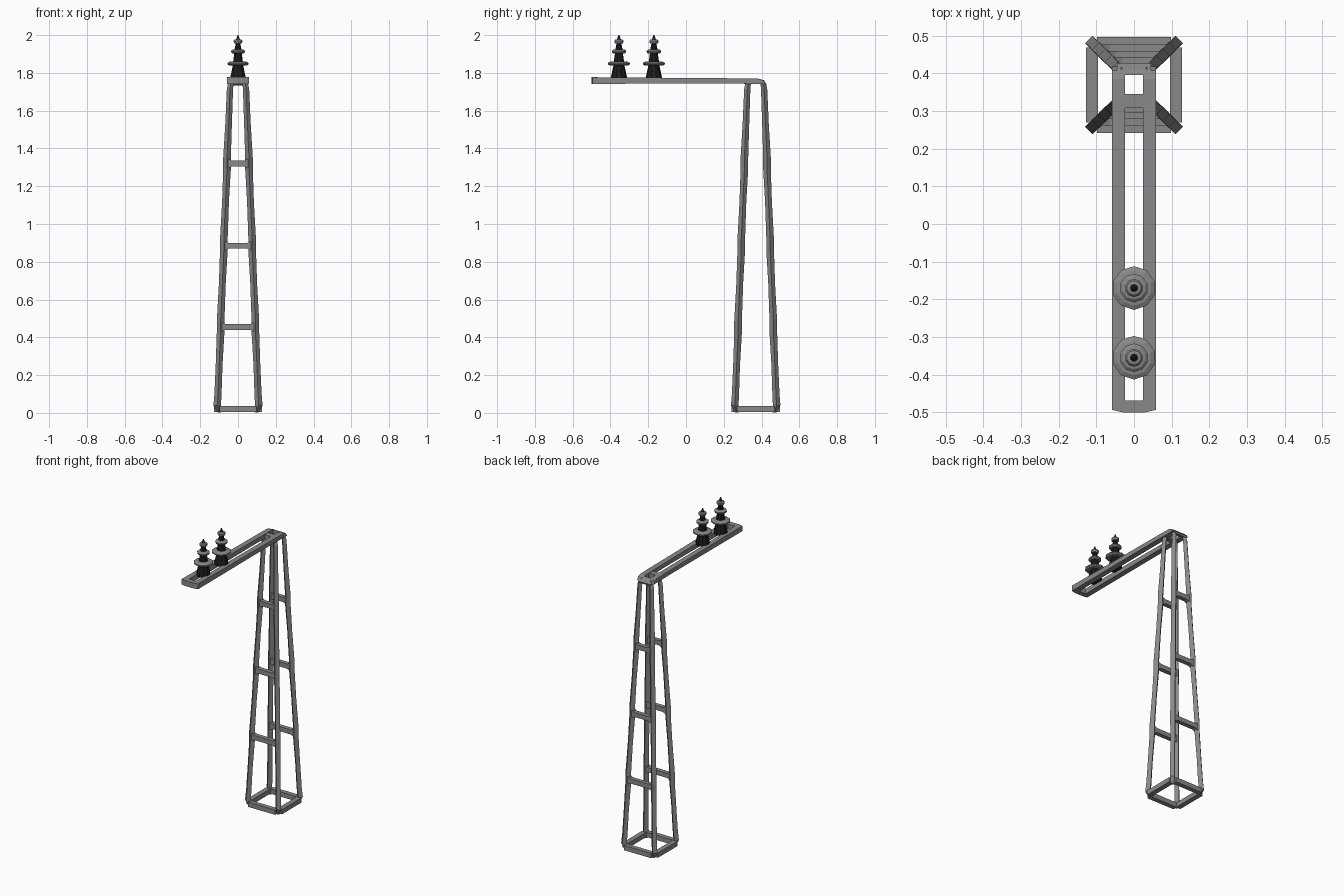
import bpy, bmesh
from math import sin, cos, pi

if "Cube" in bpy.data.objects:
    bpy.data.objects.remove(bpy.data.objects["Cube"])

CY = 0.369          # tower centre in y


def material(name, v):
    m = bpy.data.materials.new(name)
    m.diffuse_color = (v, v, v, 1)
    m.use_nodes = True
    m.node_tree.nodes["Principled BSDF"].inputs["Base Color"].default_value = m.diffuse_color
    return m


STEEL = material("dark_steel", 0.25)
DARK = material("dark_core", 0.012)


def loft(name, rings, mat=STEEL):
    """Skin a list of equal-sized vertex rings and cap both ends."""
    n = len(rings[0])
    verts = [v for r in rings for v in r]
    faces = [(i * n + j, i * n + (j + 1) % n, (i + 1) * n + (j + 1) % n, (i + 1) * n + j)
             for i in range(len(rings) - 1) for j in range(n)]
    faces += [tuple(range(n)), tuple(range(len(verts) - n, len(verts)))]
    me = bpy.data.meshes.new(name)
    me.from_pydata(verts, [], faces)
    bm = bmesh.new()
    bm.from_mesh(me)
    bmesh.ops.recalc_face_normals(bm, faces=bm.faces)
    bm.to_mesh(me)
    bm.free()
    me.materials.append(mat)
    bpy.context.collection.objects.link(bpy.data.objects.new(name, me))


def box(name, lo, hi):
    (x0, y0, z0), (x1, y1, z1) = lo, hi
    loft(name, [[(x0, y0, z), (x1, y0, z), (x1, y1, z), (x0, y1, z)] for z in (z0, z1)])


def lathe(name, profile, y, mat=STEEL, sides=10):
    loft(name, [[(r * sin(2 * pi * k / sides), y + r * cos(2 * pi * k / sides), z)
                 for k in range(sides)] for r, z in profile], mat)


def spread(z):
    """Leg centre offsets in x and y at a height."""
    t = z / 1.755
    return 0.110 - 0.069 * t, 0.111 - 0.068 * t


# Four tapered legs: (height, height used for the spread, half diagonal, inward tuck)
RUNGS = (0.455, 0.885, 1.32)
stations = [(0.002, 0, 0.010, 0.011), (0.04, 0.0, 0.020, 0), (0.1, 0.1, 0.019, 0)]
for z in RUNGS:
    stations += [(z - 0.2, z - 0.2, 0.018, 0), (z - 0.03, z, 0.0202, 0), (z + 0.03, z, 0.0202, 0)]
stations += [(1.53, 1.53, 0.0175, 0), (1.715, 1.715, 0.0165, 0),
             (1.742, 1.742, 0.015, 0.003), (1.762, 1.757, 0.010, 0.009)]
for sx in (-1, 1):
    for sy in (-1, 1):
        rings = []
        for z, zs, h, tuck in stations:
            dx, dy = spread(zs)
            x, y = sx * (dx - tuck), CY + sy * (dy - tuck)
            rings.append([(x + h, y, z), (x, y + h, z), (x - h, y, z), (x, y - h, z)])
        loft("tower_leg", rings)


# Front and back rungs, flared where they meet the legs
for z in RUNGS:
    dx, dy = spread(z)
    for sy in (-1, 1):
        y = CY + sy * dy
        rings = []
        for x, h in ((-dx, 0.027), (-dx + 0.027, 0.015), (dx - 0.027, 0.015), (dx, 0.027)):
            rings.append([(x, y - 0.014, z - h), (x, y + 0.014, z - h),
                          (x, y + 0.014, z + h), (x, y - 0.014, z + h)])
        loft("tower_rung", rings)

# Base ring
for s in (-1, 1):
    y = CY + s * 0.113
    box("base_cross_bar", (-0.098, y - 0.015, 0.006), (0.098, y + 0.015, 0.037))
    x = s * 0.111
    box("base_side_bar", (x - 0.016, CY - 0.10, 0.006), (x + 0.016, CY + 0.10, 0.037))

# Arm rails with a rounded elbow over the back legs
side = [(-0.494, 1.742), (-0.494, 1.777), (0.30, 1.771), (0.385, 1.769), (0.408, 1.761),
        (0.418, 1.742), (0.36, 1.742), (0.2, 1.744)]
for s in (-1, 1):
    loft("arm_rail", [[(s * x, y, z) for y, z in side] for x in (0.024, 0.059)])

# Arm cross bars at the tip and over the tower
tip = [(-0.056, -0.494), (-0.03, -0.5), (0.03, -0.5), (0.056, -0.494),
       (0.04, -0.468), (-0.04, -0.468)]
loft("arm_tip_bar", [[(x, y, z) for x, y in tip] for z in (1.742, 1.777)])
box("arm_front_cross_bar", (-0.05, 0.308, 1.742), (0.05, 0.345, 1.768))
elbow = [(0.395, 1.742), (0.395, 1.767), (0.412, 1.760), (0.427, 1.742), (0.424, 1.732)]
loft("arm_back_cross_bar", [[(x, y, z) for y, z in elbow] for x in (-0.045, 0.045)])

# Insulators: dark tapered core with grey sheds
core = [(0.042, 1.768), (0.042, 1.78), (0.029, 1.84), (0.027, 1.86), (0.020, 1.91),
        (0.018, 1.93), (0.012, 1.96), (0.011, 1.975), (0.003, 2.0)]
sheds = [(1.850, 0.058, 0.027), (1.914, 0.038, 0.018), (1.967, 0.024, 0.011)]
for y in (-0.17, -0.355):
    lathe("insulator_core", core, y, DARK)
    for z, r, c in sheds:
        lathe("insulator_shed", [(c, z - 0.012), (r * 0.85, z - 0.011), (r, z - 0.004),
                                 (r, z + 0.003), (r * 0.8, z + 0.009), (c, z + 0.011)], y)
